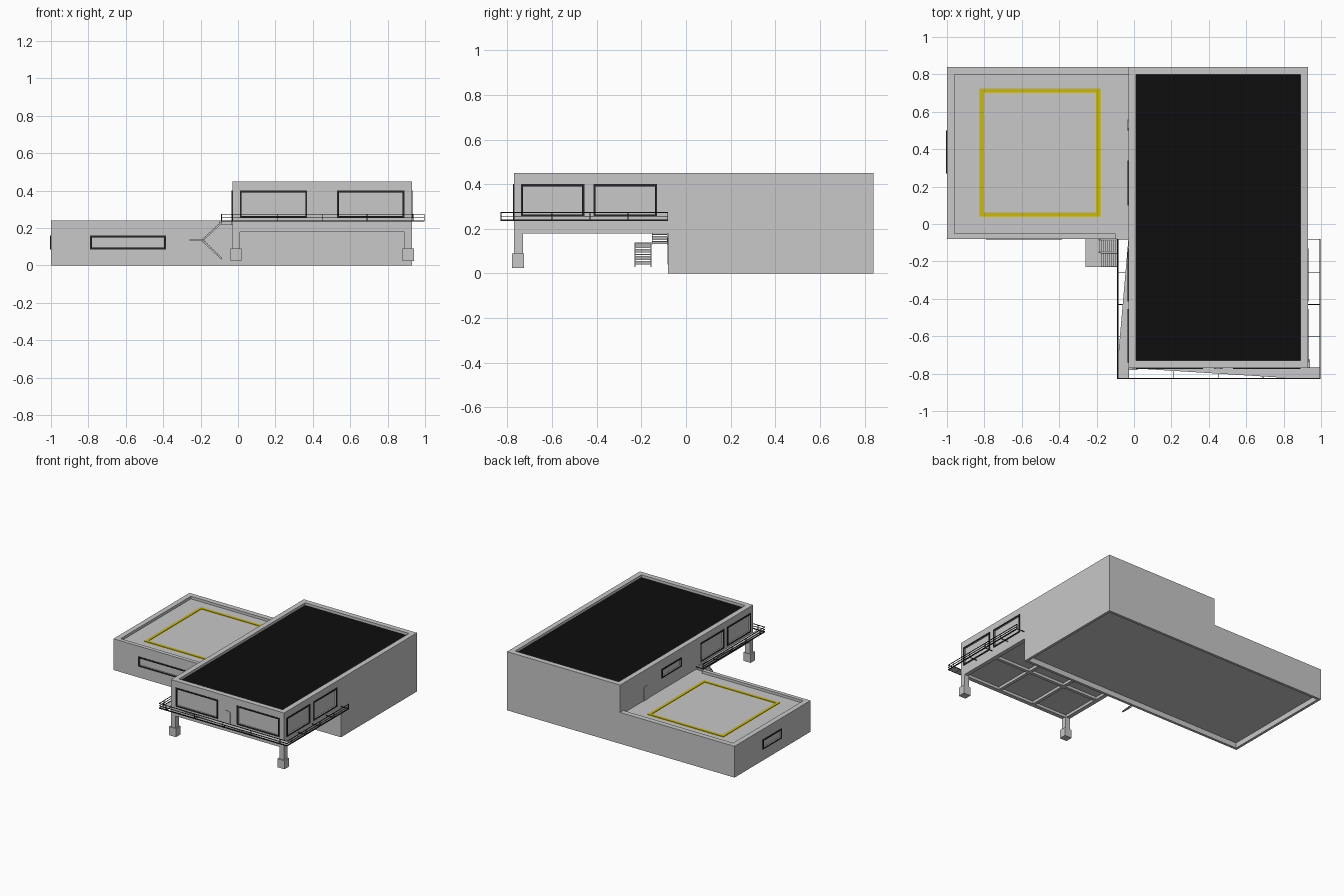
import bpy, bmesh

if "Cube" in bpy.data.objects:
    bpy.data.objects.remove(bpy.data.objects["Cube"])

def mat(name, rgb):
    m = bpy.data.materials.new(name)
    m.diffuse_color = (*rgb, 1)
    m.use_nodes = True
    m.node_tree.nodes["Principled BSDF"].inputs["Base Color"].default_value = m.diffuse_color
    return m

GREY = mat("concrete_grey", (0.58, 0.58, 0.58))
BLACK = mat("roof_black", (0.004, 0.004, 0.004))
DARK = mat("frame_dark", (0.02, 0.02, 0.02))
YELLOW = mat("marking_yellow", (0.62, 0.5, 0.0))

def finish(name, bm, mats):
    bmesh.ops.remove_doubles(bm, verts=bm.verts, dist=1e-5)
    bmesh.ops.recalc_face_normals(bm, faces=bm.faces)
    me = bpy.data.meshes.new(name)
    bm.to_mesh(me)
    bm.free()
    for m in mats:
        me.materials.append(m)
    ob = bpy.data.objects.new(name, me)
    bpy.context.collection.objects.link(ob)
    return ob

def solid(name, adds, cuts=(), mats=(GREY,)):
    """Watertight union of boxes minus boxes; box = (x0,x1,y0,y1,z0,z1)."""
    g = [sorted({round(b[2 * a + s], 4) for b in list(adds) + list(cuts) for s in (0, 1)}) for a in range(3)]
    n = [len(c) - 1 for c in g]

    def inside(b, p):
        return all(b[2 * a] < p[a] < b[2 * a + 1] for a in range(3))

    def filled(i):
        if any(i[a] < 0 or i[a] >= n[a] for a in range(3)):
            return False
        p = [(g[a][i[a]] + g[a][i[a] + 1]) / 2 for a in range(3)]
        return any(inside(b, p) for b in adds) and not any(inside(b, p) for b in cuts)

    full = {(i, j, k) for i in range(n[0]) for j in range(n[1]) for k in range(n[2]) if filled((i, j, k))}
    bm = bmesh.new()
    for c in full:
        for a in range(3):
            for s in (0, 1):
                nb = list(c)
                nb[a] += 2 * s - 1
                if tuple(nb) in full:
                    continue
                u, v = (a + 1) % 3, (a + 2) % 3
                vs = []
                for du, dv in ((0, 0), (1, 0), (1, 1), (0, 1)):
                    co = [0, 0, 0]
                    co[a], co[u], co[v] = g[a][c[a] + s], g[u][c[u] + du], g[v][c[v] + dv]
                    vs.append(bm.verts.new(co))
                bm.faces.new(vs)
    return finish(name, bm, mats)

def prism(name, pts, offset, m):
    """Extrude a flat outline by an offset."""
    bm = bmesh.new()
    f = bm.faces.new([bm.verts.new(p) for p in pts])
    r = bmesh.ops.extrude_face_region(bm, geom=[f])
    for v in r["geom"]:
        if isinstance(v, bmesh.types.BMVert):
            for a in range(3):
                v.co[a] += offset[a]
    return finish(name, bm, [m])

# Windows: wall axis, wall position, outward sign, span along wall, heights
windows = [("y", -0.77, -1, 0.01, 0.37, 0.255, 0.40), ("y", -0.77, -1, 0.53, 0.89, 0.255, 0.40),
           ("y", -0.08, -1, -0.79, -0.385, 0.085, 0.16), ("x", -1.0, -1, 0.27, 0.50, 0.085, 0.16),
           ("x", -0.03, -1, 0.10, 0.34, 0.31, 0.38)]
for wall, s in ((0.93, 1), (-0.03, -1)):
    windows += [("x", wall, s, -0.74, -0.455, 0.255, 0.40), ("x", wall, s, -0.415, -0.13, 0.255, 0.40)]

def slab(axis, p, q, a0, a1, z0, z1):
    lo, hi = min(p, q), max(p, q)
    return (a0, a1, lo, hi, z0, z1) if axis == "y" else (lo, hi, a0, a1, z0, z1)

recesses = []
for i, (ax, p, s, a0, a1, z0, z1) in enumerate(windows):
    t = 0.01
    hole = (a0 + t, a1 - t, z0 + t, z1 - t)
    recesses.append(slab(ax, p, p - s * 0.008, *hole))
    solid(f"window_frame_{i}", [slab(ax, p, p + s * 0.004, a0, a1, z0, z1)],
          [slab(ax, p - s * 0.01, p + s * 0.01, *hole)], [DARK])

# Building shell: low wing, tall block, roof recesses, base recess, coffered overhang
cuts = recesses + [(-0.96, -0.03, -0.05, 0.80, 0.22, 0.3), (-0.10, -0.03, -0.1, -0.05, 0.22, 0.3),
                   (0.01, 0.89, -0.73, 0.80, 0.43, 0.5), (-0.98, 0.91, -0.06, 0.82, -0.1, 0.04)]
xs, ys = (-0.01, 0.29, 0.60, 0.91), (-0.75, -0.42, -0.09)
for x0, x1 in zip(xs, xs[1:]):
    for y0, y1 in zip(ys, ys[1:]):
        cuts.append((x0 + 0.012, x1 - 0.012, y0 + 0.012, y1 - 0.012, 0.1, 0.20))
shell = solid("building", [(-1, 0.93, -0.08, 0.84, 0, 0.24), (-0.03, 0.93, -0.77, 0.84, 0.18, 0.45),
                           (-0.03, 0.93, -0.08, 0.84, 0, 0.45)], cuts, [GREY, BLACK])
for f in shell.data.polygons:
    if f.normal.z > 0.9 and abs(f.center.z - 0.43) < 0.003:
        f.material_index = 1

# Landing pad border
solid("pad_border", [(-0.825, -0.18, 0.04, 0.725, 0.22, 0.224)], [(-0.803, -0.202, 0.062, 0.703, 0.2, 0.3)], [YELLOW])

# Doors with clipped tops
def door(name, ax, p, c, w, z0, z1):
    h = w / 2
    prof = [(-h, z0), (h, z0), (h, z1 - 0.012), (h - 0.01, z1), (-h + 0.01, z1), (-h, z1 - 0.012)]
    pts = [(c + u, p, z) if ax == "y" else (p, c + u, z) for u, z in prof]
    prism(name, pts, (0, -0.004, 0) if ax == "y" else (-0.004, 0, 0), GREY)

door("front_door", "y", -0.77, 0.45, 0.047, 0.24, 0.34)
door("lower_door", "y", -0.08, 0.45, 0.047, 0.04, 0.14)
door("roof_door", "x", -0.03, 0.53, 0.06, 0.22, 0.325)

# Columns with wider feet
for side, x in (("left", -0.01), ("right", 0.91)):
    solid(f"column_{side}", [(x - 0.02, x + 0.02, -0.77, -0.73, 0.09, 0.18),
                             (x - 0.03, x + 0.03, -0.78, -0.725, 0.025, 0.09)])

# Walkway: open frame with partial floor plates
X0, X1, Y0, Y1 = -0.09, 0.998, -0.83, -0.08
def edge_bars(z0, z1, w):
    return [(X0, X0 + w, Y0, Y1, z0, z1), (X1 - w, X1, Y0, Y1, z0, z1), (X0, X1, Y0, Y0 + w, z0, z1)]

solid("walkway_frame", edge_bars(0.234, 0.241, 0.006), (), [DARK])
solid("walkway_corners", [(X0, -0.03, Y0, -0.77, 0.235, 0.239), (0.93, X1, Y0, -0.77, 0.235, 0.239)])
prism("walkway_front_plate", [(-0.03, -0.77, 0.235), (0.93, -0.83, 0.235), (0.93, -0.77, 0.235)], (0, 0, 0.004), GREY)
prism("walkway_left_plate", [(-0.03, -0.08, 0.235), (-0.09, -0.77, 0.235), (-0.03, -0.77, 0.235)], (0, 0, 0.004), GREY)

# Railings, posts and floor joists
r = 0.004
solid("rails", edge_bars(0.271, 0.275, r) + edge_bars(0.254, 0.257, r), (), [DARK])
posts, joists = [], []
for y in (-0.082, -0.26, -0.43, -0.60, -0.77):
    for x, inner in ((X0, -0.03), (X1 - r, 0.93)):
        posts.append((x, x + r, y - r / 2, y + r / 2, 0.24, 0.275))
        joists.append((min(x, inner), max(x, inner), y - r / 2, y + r / 2, 0.235, 0.239))
for x in (-0.03, 0.21, 0.45, 0.69, 0.935):
    posts.append((x - r / 2, x + r / 2, Y0, Y0 + r, 0.24, 0.275))
    joists.append((x - r / 2, x + r / 2, Y0, -0.77, 0.234, 0.238))
solid("rail_posts", posts, (), [DARK])
solid("floor_joists", joists, (), [DARK])

# Two-flight stair with landing
solid("stair_landing", [(-0.26, -0.18, -0.23, -0.08, 0.133, 0.138)])
N = 9
for name, y0, y1, za, zb in (("lower", -0.23, -0.155, 0.133, 0.037), ("upper", -0.153, -0.082, 0.138, 0.232)):
    for i in range(N):
        t = (i + 0.5) / N
        x = -0.185 + 0.095 * t
        z = za + (zb - za) * t
        solid(f"{name}_step_{i}", [(x - 0.006, x + 0.006, y0, y1, z - 0.003, z + 0.003)])
    for y in (y0, y1 - 0.003):
        prism(f"{name}_stringer", [(-0.19, y, za - 0.008), (-0.085, y, zb - 0.008), (-0.085, y, zb + 0.004),
                                   (-0.19, y, za + 0.004)], (0, 0.003, 0), GREY)
